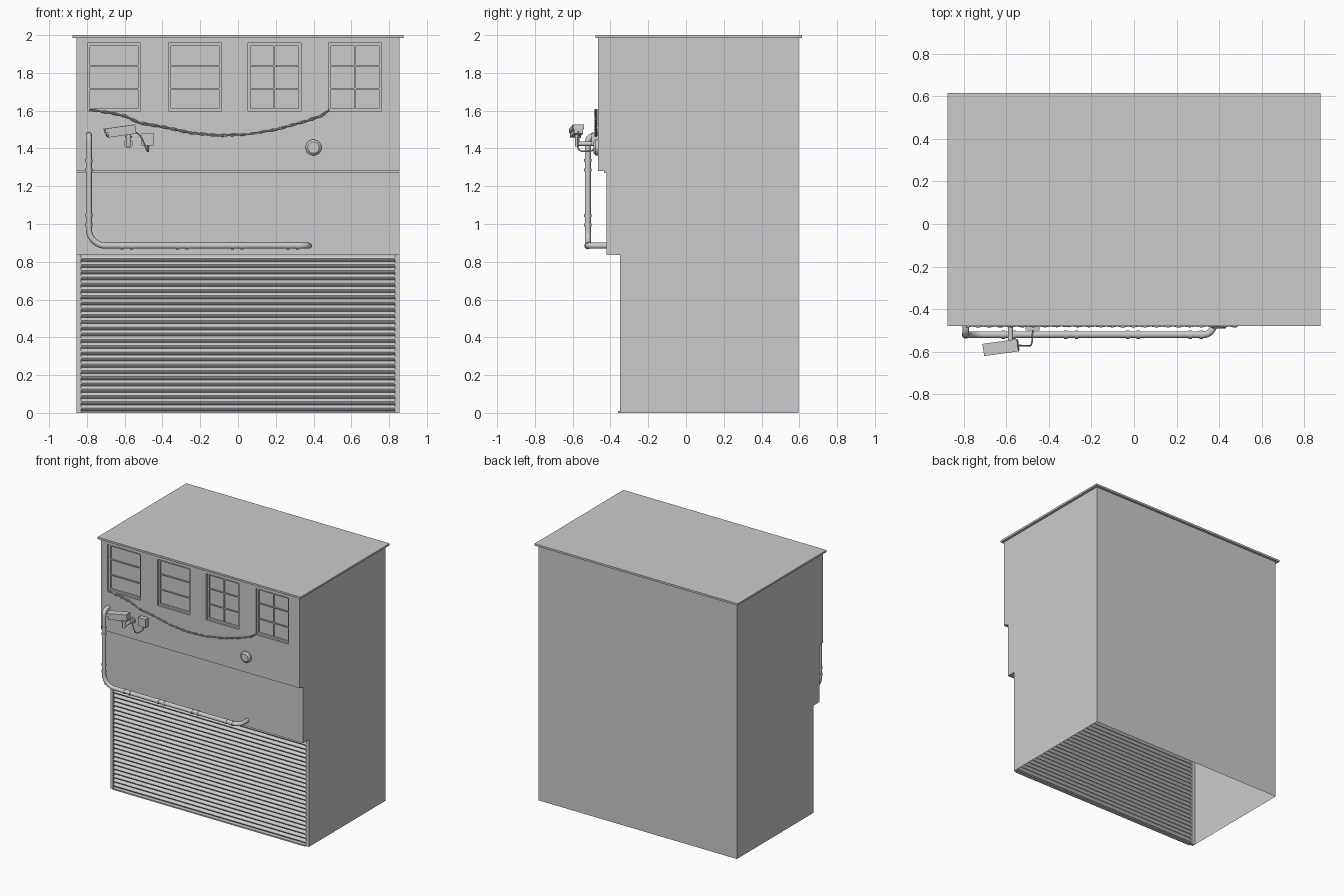
import bpy, bmesh, math
from mathutils import Vector, Matrix

cube = bpy.data.objects.get("Cube")
if cube:
    bpy.data.objects.remove(cube)

grey = bpy.data.materials.new("plain grey")
grey.use_nodes = True
COLOUR = (0.6, 0.6, 0.6, 1)
grey.diffuse_color = COLOUR
grey.node_tree.nodes["Principled BSDF"].inputs["Base Color"].default_value = COLOUR

W, BACK, TOP = 0.855, 0.595, 1.985
UPPER, MIDDLE, LOWER = -0.465, -0.42, -0.35


def finish(name, bm, smooth=False):
    mesh = bpy.data.meshes.new(name)
    bm.to_mesh(mesh)
    bm.free()
    obj = bpy.data.objects.new(name, mesh)
    bpy.context.collection.objects.link(obj)
    mesh.materials.append(grey)
    if smooth:
        bpy.ops.object.select_all(action='DESELECT')
        obj.select_set(True)
        bpy.context.view_layer.objects.active = obj
        bpy.ops.object.shade_smooth_by_angle(angle=math.radians(40))
    return obj


def add_box(bm, lo, hi):
    lo, hi = Vector(lo), Vector(hi)
    m = Matrix.Translation((lo + hi) / 2) @ Matrix.Diagonal((*(hi - lo), 1))
    bmesh.ops.create_cube(bm, size=1, matrix=m)


def box(name, lo, hi):
    bm = bmesh.new()
    add_box(bm, lo, hi)
    return finish(name, bm)


def rod(name, a, b, r, r2=None, sides=20):
    a, b = Vector(a), Vector(b)
    d = b - a
    m = Matrix.Translation((a + b) / 2) @ d.to_track_quat('Z', 'Y').to_matrix().to_4x4()
    bm = bmesh.new()
    bmesh.ops.create_cone(bm, cap_ends=True, segments=sides, radius1=r,
                          radius2=r if r2 is None else r2, depth=d.length, matrix=m)
    return finish(name, bm, True)


def rounded(points, radius, steps=8):
    """Round off the inner corners of a path."""
    pts = [Vector(p) for p in points]
    out = [pts[0]]
    for p, c, n in zip(pts, pts[1:], pts[2:]):
        u, v = (p - c).normalized(), (n - c).normalized()
        r = min(radius, (p - c).length * 0.9, (n - c).length * 0.9)
        for i in range(steps + 1):
            t = math.pi / 2 * i / steps
            out.append(c + u * r * (1 - math.sin(t)) + v * r * (1 - math.cos(t)))
    return out + [pts[-1]]


def tube(name, pts, r, sides=12):
    pts = [Vector(p) for p in pts]
    bm = bmesh.new()
    rings, old, q = [], None, None
    for i, p in enumerate(pts):
        d = (pts[min(i + 1, len(pts) - 1)] - pts[max(i - 1, 0)]).normalized()
        q = d.to_track_quat('Z', 'Y') if old is None else old.rotation_difference(d) @ q
        old = d
        rings.append([bm.verts.new(p + q @ Vector((r * math.cos(a), r * math.sin(a), 0)))
                      for a in (math.tau * k / sides for k in range(sides))])
    for a, b in zip(rings, rings[1:]):
        for k in range(sides):
            j = (k + 1) % sides
            bm.faces.new((a[k], a[j], b[j], b[k]))
    bm.faces.new(rings[0][::-1])
    bm.faces.new(rings[-1])
    return finish(name, bm, True)


# Shell: stepped side profile, open underneath and at the shutter
STEP, LEDGE = 1.28, 0.835
profile = [(LOWER, 0), (LOWER, LEDGE), (MIDDLE, LEDGE), (MIDDLE, STEP - 0.01),
           (-0.435, STEP - 0.01), (-0.435, STEP), (UPPER, STEP), (UPPER, TOP),
           (BACK, TOP), (BACK, 0)]
bm = bmesh.new()
right = [bm.verts.new((-W, y, z)) for y, z in profile]
left = [bm.verts.new((W, y, z)) for y, z in profile]
bm.faces.new(right)
bm.faces.new(left[::-1])
for i in range(1, len(profile) - 1):
    if i != 6:  # the upper front is a separate wall with window openings
        bm.faces.new((right[i], left[i], left[i + 1], right[i + 1]))
bmesh.ops.recalc_face_normals(bm, faces=bm.faces)
finish("building_shell", bm)

# Upper wall with four recessed windows
CENTRES = (-0.656, -0.228, 0.193, 0.62)
HALF, SILL, HEAD, DEEP = 0.141, 1.597, 1.957, 0.025
xs = [-W] + [c + s * HALF for c in CENTRES for s in (-1, 1)] + [W]
zs = [STEP, SILL, HEAD, TOP]
bm = bmesh.new()
grid = [[bm.verts.new((x, UPPER, z)) for x in xs] for z in zs]
panes = []
for j in range(3):
    for i in range(len(xs) - 1):
        f = bm.faces.new((grid[j][i], grid[j][i + 1], grid[j + 1][i + 1], grid[j + 1][i]))
        if j == 1 and i % 2:
            panes.append(f)
bm.normal_update()
for f in bmesh.ops.extrude_discrete_faces(bm, faces=panes)["faces"]:
    edges = set()
    for v in f.verts:
        v.co.y += DEEP
# Close the window reveals
for c in CENTRES:
    for a, b in (((-1, SILL), (1, SILL)), ((1, SILL), (1, HEAD)),
                 ((1, HEAD), (-1, HEAD)), ((-1, HEAD), (-1, SILL))):
        bm.faces.new([bm.verts.new((c + s * HALF, y, z)) for (s, z), y in
                      ((a, UPPER), (a, UPPER + DEEP), (b, UPPER + DEEP), (b, UPPER))])
bmesh.ops.remove_doubles(bm, verts=bm.verts, dist=0.0005)
bmesh.ops.dissolve_degenerate(bm, edges=bm.edges, dist=0.0001)
bmesh.ops.recalc_face_normals(bm, faces=bm.faces)
finish("upper_wall", bm)

# Window frames and glazing bars
for n, c in enumerate(CENTRES):
    bm = bmesh.new()
    glass, face = UPPER + DEEP, UPPER + DEEP - 0.012
    for s in (-1, 1):
        a, b = sorted((c + s * HALF, c + s * (HALF - 0.014)))
        add_box(bm, (a, face, SILL), (b, glass, HEAD))
    for a, b in ((SILL, SILL + 0.014), (HEAD - 0.014, HEAD)):
        add_box(bm, (c - HALF, face, a), (c + HALF, glass, b))
    for k in (1, 2):
        z = SILL + (HEAD - SILL) * k / 3
        add_box(bm, (c - HALF, face + 0.004, z - 0.004), (c + HALF, glass, z + 0.004))
    if n > 1:
        add_box(bm, (c - 0.004, face + 0.004, SILL), (c + 0.004, glass, HEAD))
    finish(f"window_frame_{n + 1}", bm)

box("roof_slab", (-0.875, -0.48, TOP), (0.875, 0.615, 2))

# Roller shutter: one bulging arc per slat
SLATS, ARC, SHUT_W = 25, 6, 0.83
pitch = (LEDGE - 0.01) / SLATS
bm = bmesh.new()
rows = []
for s in range(SLATS):
    for k in range(ARC + (s == SLATS - 1)):
        t = k / ARC
        y = LOWER + 0.022 - 0.018 * math.sin(math.pi * t)
        z = 0.01 + pitch * (s + t)
        rows.append([bm.verts.new((x, y, z)) for x in (-SHUT_W, SHUT_W)])
for (a, b), (c, d) in zip(rows, rows[1:]):
    bm.faces.new((a, b, d, c))
finish("roller_shutter", bm, True)
for side, s in (("right", -1), ("left", 1)):
    a, b = sorted((s * W, s * SHUT_W))
    box(f"shutter_guide_{side}", (a, LOWER, 0), (b, LOWER + 0.024, LEDGE))
box("shutter_bottom_bar", (-SHUT_W, LOWER - 0.01, 0), (SHUT_W, LOWER + 0.022, 0.01))

# Drain pipe with collars
PX, PY, PZ, PR = -0.79, -0.52, 0.885, 0.016
run = rounded([(PX, PY, 1.4), (PX, PY, PZ), (0.3, PY, PZ)], 0.09)
bend_top = rounded([(PX, UPPER, 1.47), (PX, PY, 1.47), (PX, PY, 1.4)], 0.04)
bend_end = rounded([(0.3, PY, PZ), (0.375, PY, PZ), (0.375, MIDDLE, PZ)], 0.05)
tube("drain_pipe", bend_top[:-1] + run[1:-1] + bend_end[1:], PR, 16)
for x in (-0.59, -0.295, -0.005, 0.29):
    for o in (-0.025, 0.025):
        rod("pipe_collar", (x + o - 0.008, PY, PZ), (x + o + 0.008, PY, PZ), PR + 0.003)
for z in (1.02, 1.31):
    for o in (-0.025, 0.025):
        rod("pipe_collar", (PX, PY, z + o - 0.008), (PX, PY, z + o + 0.008), PR + 0.003)

# Sagging twisted cable
sag = [(-0.79, 1.605), (-0.68, 1.59), (-0.6, 1.572), (-0.52, 1.535), (-0.4, 1.515),
       (-0.25, 1.482), (-0.1, 1.468), (0.05, 1.475), (0.2, 1.5), (0.36, 1.545),
       (0.44, 1.572), (0.49, 1.608)]
for n in range(2):
    path = []
    for (x0, z0), (x1, z1) in zip(sag, sag[1:]):
        for k in range(8):
            t = k / 8
            a = 60 * (x0 + (x1 - x0) * t) + math.pi * n
            path.append((x0 + (x1 - x0) * t, UPPER - 0.012 + 0.005 * math.cos(a),
                         z0 + (z1 - z0) * t + 0.004 * math.sin(a)))
    tube(f"hanging_cable_{n + 1}", path, 0.004, 6)

# Security camera on its bracket
tilt = (Matrix.Translation((-0.623, -0.58, 1.492)) @ Matrix.Rotation(math.radians(8), 4, 'Z')
        @ Matrix.Rotation(math.radians(-8), 4, 'Y'))
bm = bmesh.new()
add_box(bm, (-0.07, -0.024, -0.025), (0.08, 0.024, 0.016))
add_box(bm, (-0.083, -0.029, 0.016), (0.081, 0.029, 0.024))
for s in (-1, 1):
    a, b = sorted((s * 0.029, s * 0.024))
    add_box(bm, (-0.083, a, 0), (0.081, b, 0.016))
bm.transform(tilt)
finish("camera_housing", bm)
lens = rod("camera_lens", (-0.078, 0, -0.004), (-0.07, 0, -0.004), 0.015)
lens.data.transform(tilt)
rod("camera_post", (-0.58, -0.575, 1.41), (-0.58, -0.575, 1.475), 0.012)
rod("camera_collar", (-0.58, -0.575, 1.455), (-0.58, -0.575, 1.465), 0.019)
rod("camera_arm", (-0.58, UPPER, 1.425), (-0.58, -0.575, 1.425), 0.012)
rod("camera_wall_plate", (-0.58, UPPER, 1.425), (-0.58, UPPER - 0.012, 1.425), 0.024)
box("junction_box", (-0.51, UPPER - 0.035, 1.415), (-0.445, UPPER, 1.48))
tube("camera_cable", rounded([(-0.55, -0.57, 1.49), (-0.515, -0.572, 1.47),
                              (-0.48, -0.572, 1.385), (-0.475, UPPER - 0.02, 1.385),
                              (-0.475, UPPER - 0.02, 1.425)], 0.025), 0.004, 8)

# Round wall vent
rod("vent_base", (0.4, UPPER, 1.405), (0.4, UPPER - 0.014, 1.405), 0.042, None, 32)
rod("vent_cap", (0.4, UPPER - 0.014, 1.405), (0.4, UPPER - 0.025, 1.405), 0.042, 0.03, 32)
